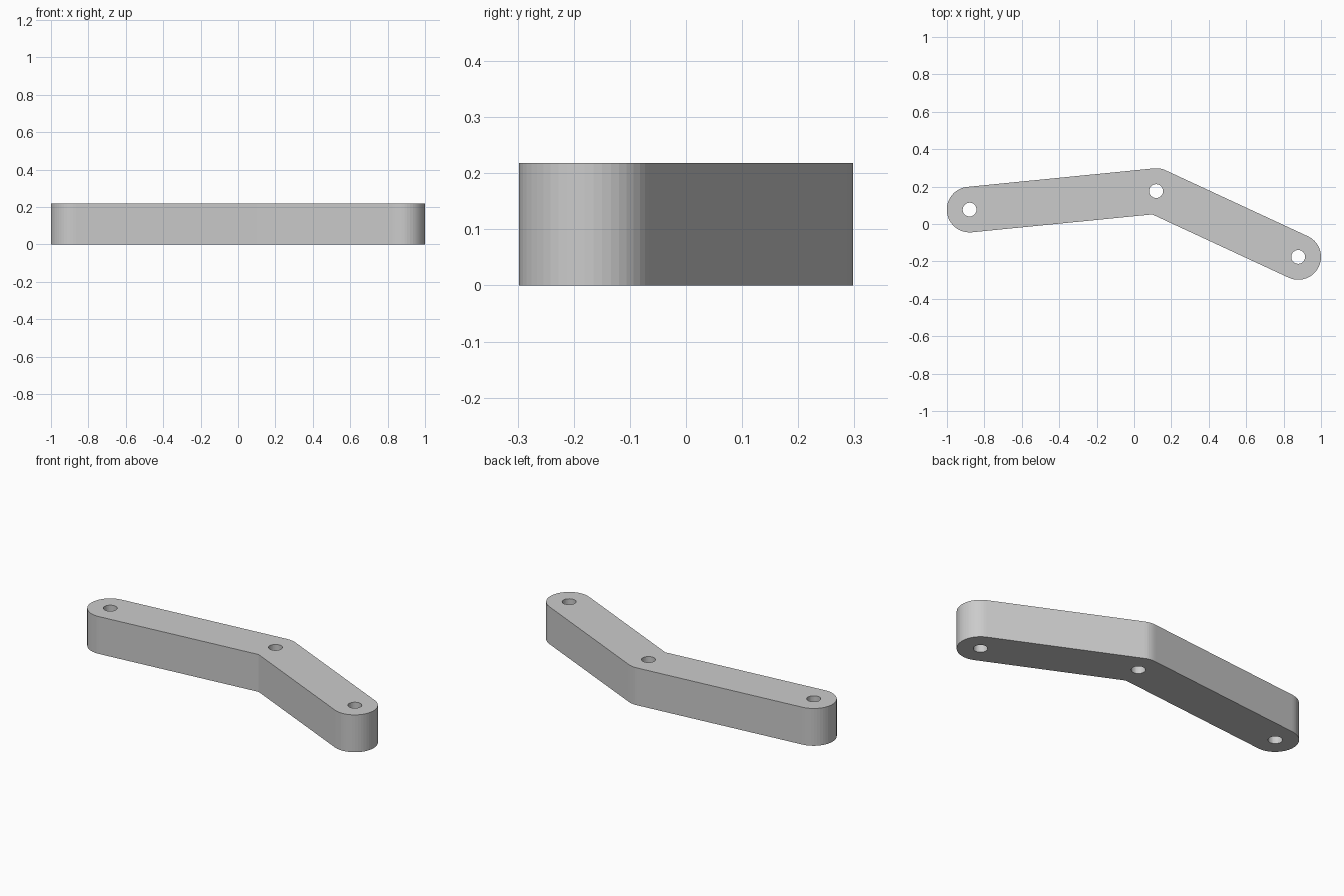
import bpy, bmesh
from math import atan2, cos, sin, pi
from mathutils import Vector

if "Cube" in bpy.data.objects:
    bpy.data.objects.remove(bpy.data.objects["Cube"])

R, HOLE_R, HEIGHT = 0.122, 0.037, 0.218
A, B, C = Vector((-0.879, 0.077)), Vector((0.119, 0.176)), Vector((0.878, -0.176))


def arc(centre, radius, start, end, steps):
    return [centre + radius * Vector((cos(t), sin(t)))
            for t in (start + (end - start) * i / steps for i in range(steps + 1))]


def add_loop(bm, points):
    verts = [bm.verts.new((p.x, p.y, 0)) for p in points]
    return [bm.edges.new((v, verts[(i + 1) % len(verts)])) for i, v in enumerate(verts)]


# Outline of the bent bar: round ends, round outer elbow, sharp inner elbow
a1 = atan2(B.y - A.y, B.x - A.x)
a2 = atan2(C.y - B.y, C.x - B.x)
mid = (a1 + a2) / 2 - pi / 2
inner = B + R / cos((a1 - a2) / 2) * Vector((cos(mid), sin(mid)))
outline = (arc(A, R, a1 + pi / 2, a1 + 3 * pi / 2, 24) + [inner]
           + arc(C, R, a2 - pi / 2, a2 + pi / 2, 24)
           + arc(B, R, a2 + pi / 2, a1 + pi / 2, 5))

# Flat plate with three pivot holes, extruded upward
bm = bmesh.new()
edges = add_loop(bm, outline)
for centre in (A, B, C):
    edges += add_loop(bm, arc(centre, HOLE_R, 0, 2 * pi, 32)[:-1])
bmesh.ops.triangle_fill(bm, edges=edges, use_beauty=True, use_dissolve=False)
top = bmesh.ops.extrude_face_region(bm, geom=bm.faces[:], use_keep_orig=True)["geom"]
bmesh.ops.translate(bm, vec=(0, 0, HEIGHT),
                    verts=[g for g in top if isinstance(g, bmesh.types.BMVert)])
bmesh.ops.recalc_face_normals(bm, faces=bm.faces[:])
mesh = bpy.data.meshes.new("bent_lever_arm")
bm.to_mesh(mesh)
bm.free()
bpy.context.collection.objects.link(bpy.data.objects.new("bent_lever_arm", mesh))
